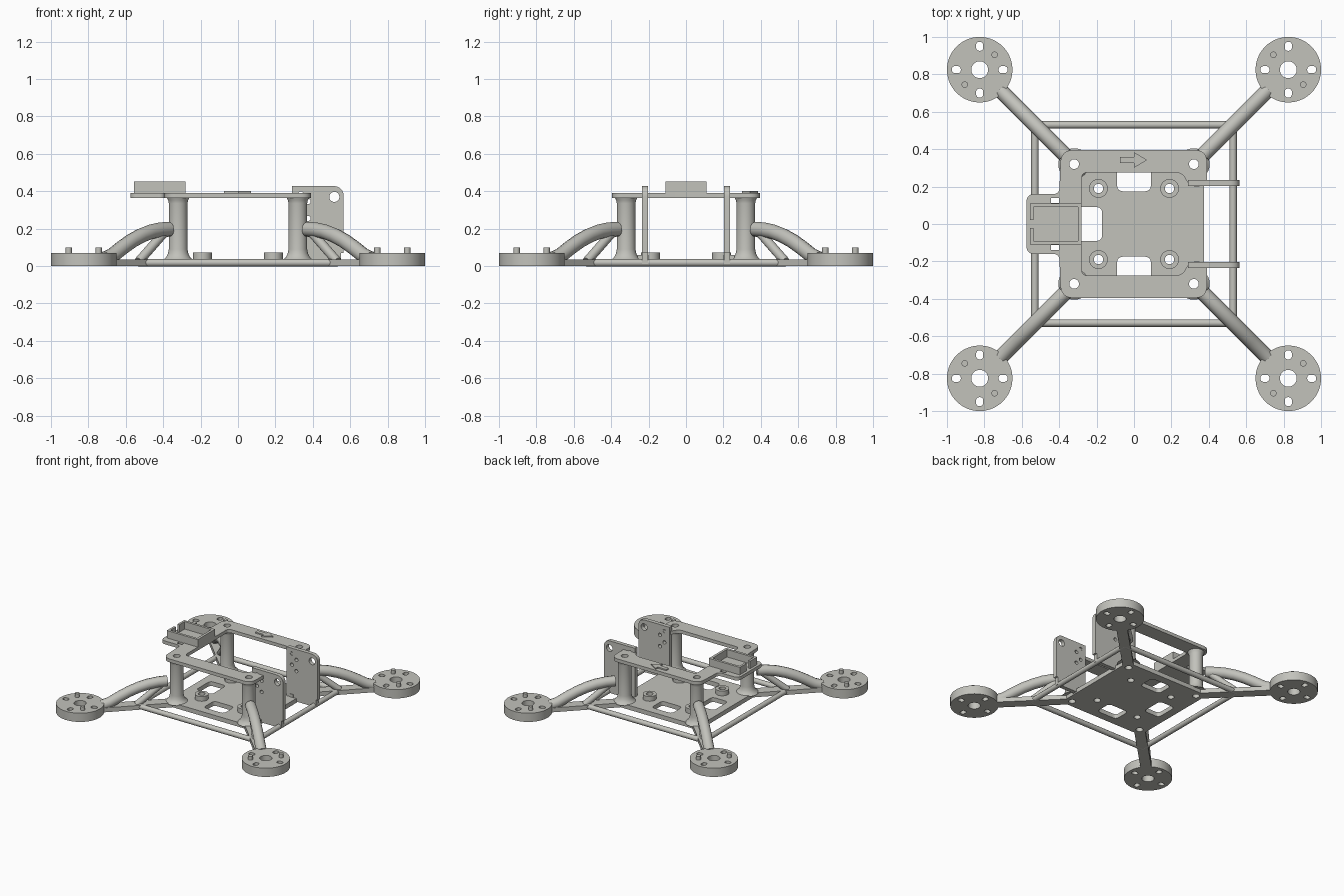
import bpy
import bmesh
import math
from mathutils import Vector, Matrix

old = bpy.data.objects.get("Cube")
if old:
    bpy.data.objects.remove(old, do_unlink=True)

grey = bpy.data.materials.new("light_warm_grey")
grey.use_nodes = True
grey.diffuse_color = (0.54, 0.54, 0.50, 1)
bsdf = next(n for n in grey.node_tree.nodes if n.type == 'BSDF_PRINCIPLED')
bsdf.inputs["Base Color"].default_value = grey.diffuse_color
parts = []


def add(name, mesh, matrix=None):
    if matrix:
        mesh.transform(matrix)
    mesh.materials.clear()
    mesh.materials.append(grey)
    ob = bpy.data.objects.new(name, mesh)
    bpy.context.collection.objects.link(ob)
    parts.append(ob)
    return ob


def curve_mesh(curve):
    """Turn a curve into a plain mesh."""
    tmp = bpy.data.objects.new("tmp", curve)
    bpy.context.collection.objects.link(tmp)
    dg = bpy.context.evaluated_depsgraph_get()
    mesh = bpy.data.meshes.new_from_object(tmp.evaluated_get(dg))
    bpy.data.objects.remove(tmp, do_unlink=True)
    return mesh


def add_spline(curve, pts, closed):
    s = curve.splines.new('POLY')
    s.points.add(len(pts) - 1)
    for p, q in zip(s.points, pts):
        p.co = (q[0], q[1], q[2] if len(q) > 2 else 0, 1)
    s.use_cyclic_u = closed


def plate(name, loops, z0, z1, matrix=None):
    """Flat plate: first loop is the outline, the others are holes."""
    c = bpy.data.curves.new(name, 'CURVE')
    c.dimensions = '2D'
    c.fill_mode = 'BOTH'
    c.extrude = (z1 - z0) / 2
    for loop in loops:
        add_spline(c, loop, True)
    lift = Matrix.Translation((0, 0, (z0 + z1) / 2))
    return add(name, curve_mesh(c), (matrix @ lift) if matrix else lift)


def tube(name, pts, r):
    c = bpy.data.curves.new(name, 'CURVE')
    c.dimensions = '3D'
    c.bevel_depth = r
    c.bevel_resolution = 4
    c.use_fill_caps = True
    add_spline(c, pts, False)
    return add(name, curve_mesh(c))


def lathe(name, profile, x, y):
    """Closed (radius, z) profile turned round a vertical axis."""
    bm = bmesh.new()
    vs = [bm.verts.new((r, 0, z)) for r, z in profile]
    es = [bm.edges.new((a, b)) for a, b in zip(vs, vs[1:] + vs[:1])]
    bmesh.ops.spin(bm, geom=vs + es, axis=(0, 0, 1), cent=(0, 0, 0),
                   angle=math.tau, steps=32, use_merge=True)
    bmesh.ops.remove_doubles(bm, verts=bm.verts, dist=0.0001)
    bmesh.ops.recalc_face_normals(bm, faces=bm.faces)
    mesh = bpy.data.meshes.new(name)
    bm.to_mesh(mesh)
    bm.free()
    return add(name, mesh, Matrix.Translation((x, y, 0)))


def circle(x, y, r, n=32):
    return [(x + r * math.cos(math.tau * i / n), y + r * math.sin(math.tau * i / n))
            for i in range(n)]


def rounded(corners):
    """Corners are (x, y, rounding)."""
    out = []
    for i, (x, y, r) in enumerate(corners):
        p = Vector((x, y))
        if r == 0:
            out.append((x, y))
            continue
        a = p + (Vector(corners[i - 1][:2]) - p).normalized() * r
        b = p + (Vector(corners[(i + 1) % len(corners)][:2]) - p).normalized() * r
        for k in range(7):
            t = k / 6
            w = 0.83 * 2 * t * (1 - t) / 1
            wa, wb = (1 - t) ** 2, t ** 2
            out.append(tuple((a * wa + p * w + b * wb) / (wa + w + wb)))
    return out


def rect(x0, x1, y0, y1, r=0):
    return rounded([(x0, y0, r), (x1, y0, r), (x1, y1, r), (x0, y1, r)])


quads = [("front_left", 1, -1), ("front_right", -1, -1),
         ("back_left", 1, 1), ("back_right", -1, 1)]
post_holes = [circle(sx * 0.32, sy * 0.32, 0.026) for _, sx, sy in quads]

# Base plate with cutouts and raised screw bosses
plate("base_plate", [rect(-0.375, 0.375, -0.375, 0.375, 0.07),
                     rect(-0.09, 0.09, 0.175, 0.31, 0.03),
                     rect(-0.09, 0.09, -0.31, -0.175, 0.03),
                     rect(-0.31, -0.17, -0.09, 0.09, 0.03)]
      + [circle(sx * 0.19, sy * 0.19, 0.025) for _, sx, sy in quads]
      + post_holes, 0, 0.035)
for tag, sx, sy in quads:
    lathe("boss_" + tag, [(0.025, 0.03), (0.05, 0.03), (0.05, 0.073), (0.025, 0.073)],
          sx * 0.19, sy * 0.19)

# Bumper rods round the base
for s, fb, lr in ((1, "back", "left"), (-1, "front", "right")):
    tube("rod_" + fb, [(-0.53, s * 0.53, 0.018), (0.53, s * 0.53, 0.018)], 0.02)
    tube("rod_" + lr, [(s * 0.53, -0.53, 0.018), (s * 0.53, 0.53, 0.018)], 0.02)

# Corner posts, arms and motor mounts
arch = [(0.32, 0.198), (0.37, 0.197), (0.42, 0.193), (0.47, 0.182), (0.52, 0.162),
        (0.57, 0.134), (0.62, 0.098), (0.67, 0.058), (0.71, 0.04)]
for tag, sx, sy in quads:
    lathe("post_" + tag, [(0.026, 0.03), (0.085, 0.03), (0.066, 0.045), (0.055, 0.065),
                          (0.05, 0.09), (0.05, 0.335), (0.053, 0.35), (0.062, 0.368),
                          (0.026, 0.368)], sx * 0.32, sy * 0.32)
    # Arms start at the post wall so its bore stays open
    tube("arch_" + tag, [(sx * max(u, 0.345), sy * max(u, 0.345), z)
                         for u, z in arch[1:]], 0.04)
    tube("strut_" + tag, [(sx * u, sy * u, z) for u, z in ((0.53, 0.025), (0.385, 0.19))], 0.025)
    turn = Matrix.Rotation(math.atan2(sy, sx), 4, 'Z')
    plate("lower_beam_" + tag, [rect(0.49, 1.02, -0.04, 0.04)], 0, 0.035, turn)
    holes = [circle(0, 0, 0.045)]
    for k in range(4):
        m = Matrix.Rotation(k * math.pi / 2, 2)
        holes.append([tuple(m @ Vector(p)) for p in rect(0.101, 0.149, -0.019, 0.019, 0.018)])
    centre = Matrix.Translation((sx * 0.825, sy * 0.825, 0))
    plate("motor_mount_" + tag, [circle(0, 0, 0.175, 64)] + holes, 0, 0.07, centre)
    for k in (1, -1):
        plate("peg_" + tag, [circle(-k * sx * 0.08, k * sy * 0.08, 0.017, 20)],
              0.06, 0.1, centre)

# Open-sided top plate with a shelf on the right
upper = [(0.39, 0.395, 0.06), (-0.39, 0.395, 0.06), (-0.4, 0.16, 0.03), (-0.575, 0.16, 0.04)]
inner = [(-0.28, 0.275, 0.03), (0.255, 0.275, 0.03), (0.295, 0.208, 0.02), (0.39, 0.208, 0)]


def flip(pts):
    return [(x, -y, r) for x, y, r in reversed(pts)]


plate("top_plate", [rounded(upper + flip(upper) + flip(inner) + inner),
                    rect(-0.445, -0.4, 0.113, 0.14), rect(-0.445, -0.4, -0.14, -0.113)]
      + post_holes, 0.365, 0.392)

# Open tray on the shelf, with a slot in its outer wall
plate("tray_wall", [[(-0.555, 0.022), (-0.555, 0.11), (-0.28, 0.11), (-0.28, -0.11),
                     (-0.555, -0.11), (-0.555, -0.022), (-0.537, -0.022), (-0.537, -0.09),
                     (-0.3, -0.09), (-0.3, 0.09), (-0.537, 0.09), (-0.537, 0.022)]],
      0.385, 0.452)

# Raised direction arrow
plate("direction_arrow", [[(-0.075, 0.326), (0, 0.326), (0, 0.3), (0.07, 0.342),
                           (0, 0.384), (0, 0.358), (-0.075, 0.358)]], 0.392, 0.402)

# Upright side plates with mounting holes
upright = Matrix.Rotation(math.pi / 2, 4, 'X')
side = [(0.29, 0.01, 0), (0.55, 0.01, 0), (0.55, 0.07, 0), (0.565, 0.07, 0),
        (0.565, 0.428, 0.055), (0.29, 0.428, 0)]
side_holes = [circle(0.515, 0.37, 0.027)] + [
    circle(x, z, 0.014, 20) for x, z in ((0.335, 0.385), (0.375, 0.345),
                                         (0.335, 0.295), (0.375, 0.255))]
for s, tag in ((1, "back"), (-1, "front")):
    plate("upright_plate_" + tag, [rounded(side)] + side_holes, -0.016, 0.016,
          Matrix.Translation((0, s * 0.22, 0)) @ upright)
    y0, y1 = sorted((s * 0.2, s * 0.26))
    plate("upright_foot_" + tag, [rect(0.322, 0.35, y0, y1)], 0.03, 0.06)

# Smooth the round parts, keep edges sharp
bpy.ops.object.select_all(action='DESELECT')
for ob in parts:
    ob.select_set(True)
bpy.context.view_layer.objects.active = parts[0]
bpy.ops.object.shade_smooth_by_angle(angle=math.radians(35))
